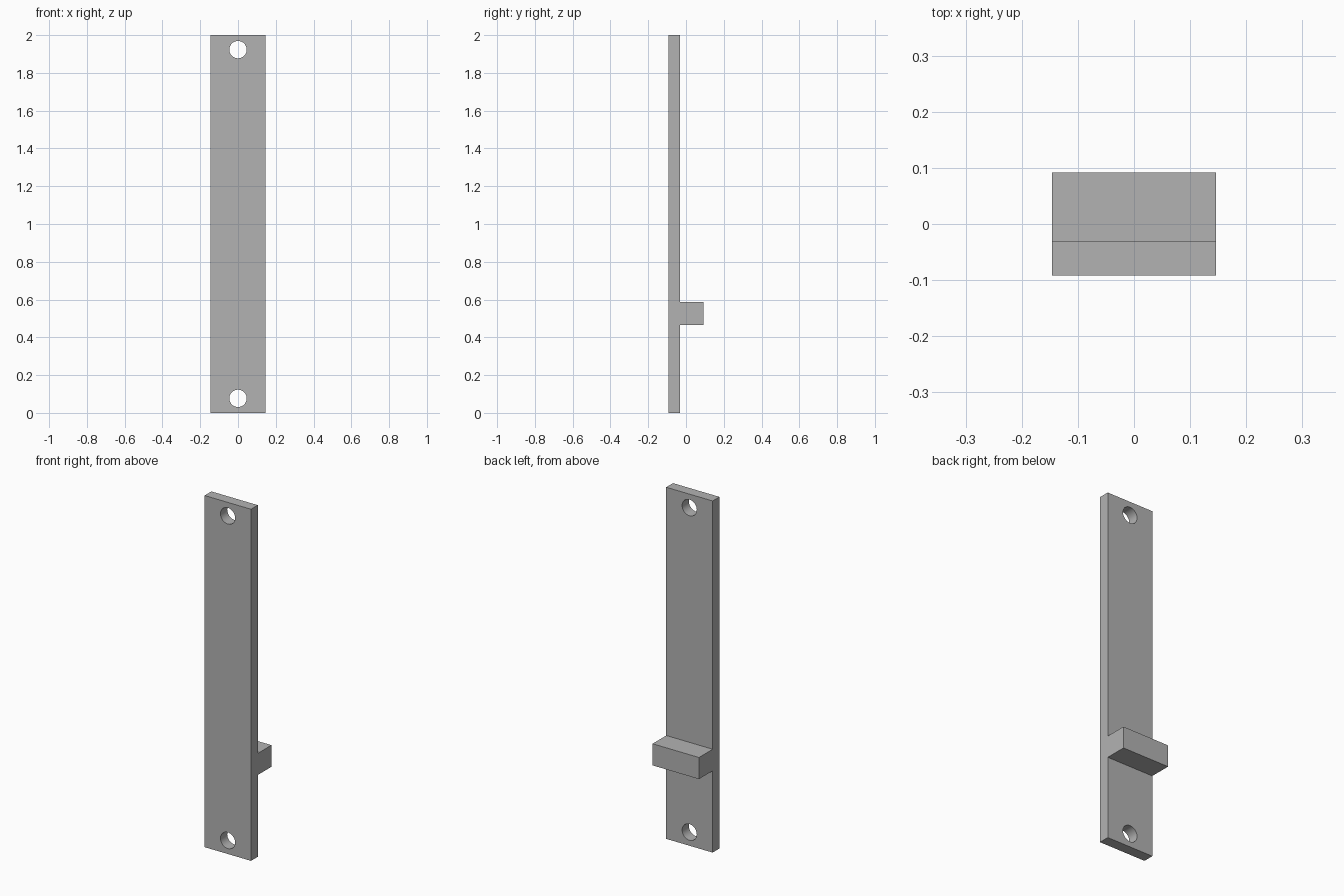
import bpy
import bmesh
from math import pi, radians
from mathutils import Vector

default = bpy.data.objects.get("Cube")
if default:
    bpy.data.objects.remove(default, do_unlink=True)

HALF_WIDTH = 0.146
FRONT, PLATE_BACK, RIB_BACK = -0.092, -0.031, 0.092
HEIGHT = 2.0
RIB_BOTTOM, RIB_TOP = 0.465, 0.588
HOLE_RADIUS, HOLE_INSET = 0.046, 0.077

# Plain grey finish
grey = bpy.data.materials.new("plain_grey")
grey.use_nodes = True
colour = (0.45, 0.45, 0.45, 1)
grey.diffuse_color = colour
grey.node_tree.nodes["Principled BSDF"].inputs["Base Color"].default_value = colour

# Plate and rib as one side profile, extruded across the width
profile = [(FRONT, 0), (PLATE_BACK, 0), (PLATE_BACK, RIB_BOTTOM),
           (RIB_BACK, RIB_BOTTOM), (RIB_BACK, RIB_TOP), (PLATE_BACK, RIB_TOP),
           (PLATE_BACK, HEIGHT), (FRONT, HEIGHT)]
bm = bmesh.new()
side = bm.faces.new([bm.verts.new((-HALF_WIDTH, y, z)) for y, z in profile])
result = bmesh.ops.extrude_face_region(bm, geom=[side])
moved = [v for v in result["geom"] if isinstance(v, bmesh.types.BMVert)]
bmesh.ops.translate(bm, vec=Vector((2 * HALF_WIDTH, 0, 0)), verts=moved)
bmesh.ops.recalc_face_normals(bm, faces=bm.faces)
mesh = bpy.data.meshes.new("mounting_plate")
bm.to_mesh(mesh)
bm.free()
mesh.materials.append(grey)
plate = bpy.data.objects.new("mounting_plate", mesh)
bpy.context.collection.objects.link(plate)


def drill_hole(target, z):
    """Cut a round hole through the plate from front to back."""
    bpy.ops.mesh.primitive_cylinder_add(
        vertices=48, radius=HOLE_RADIUS, depth=0.2,
        location=(0, (FRONT + PLATE_BACK) / 2, z), rotation=(pi / 2, 0, 0))
    cutter = bpy.context.object
    cutter.name = "hole_cutter"
    cutter.hide_render = True
    cutter.data.materials.append(grey)
    cut = target.modifiers.new("screw_hole", "BOOLEAN")
    cut.operation = "DIFFERENCE"
    cut.solver = "EXACT"
    cut.object = cutter
    bpy.ops.object.select_all(action="DESELECT")
    target.select_set(True)
    bpy.context.view_layer.objects.active = target
    bpy.ops.object.modifier_apply(modifier=cut.name)
    bpy.data.objects.remove(cutter, do_unlink=True)


# Screw holes near both ends
for z in (HOLE_INSET, HEIGHT - HOLE_INSET):
    drill_hole(plate, z)

bpy.ops.object.shade_smooth_by_angle(angle=radians(30))
